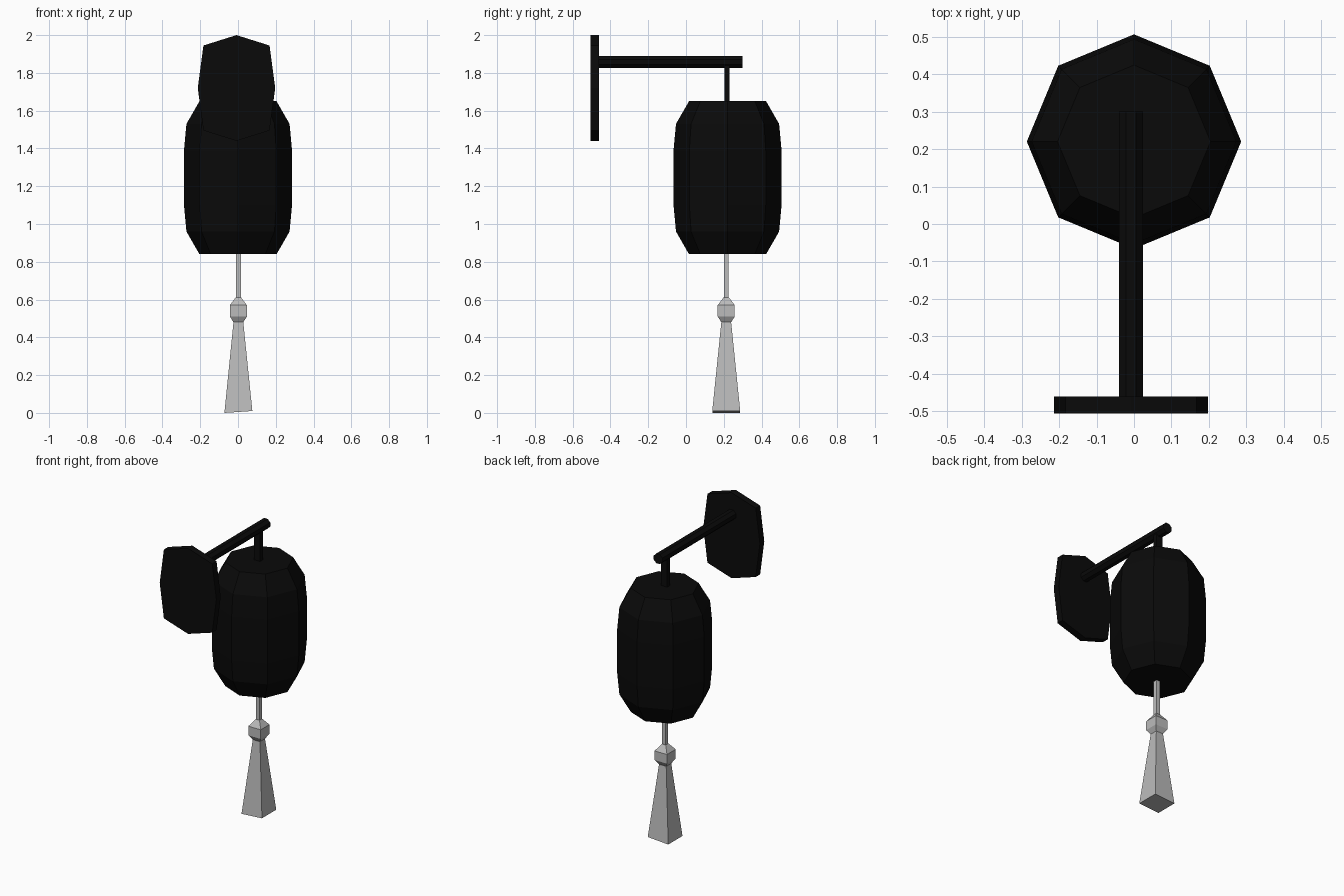
import bpy, bmesh
from math import sin, cos, pi, sqrt
from mathutils import Matrix, Vector

cube = bpy.data.objects.get("Cube")
if cube:
    bpy.data.objects.remove(cube, do_unlink=True)


def make_material(name, value):
    mat = bpy.data.materials.new(name)
    mat.use_nodes = True
    color = (value, value, value, 1)
    mat.diffuse_color = color
    bsdf = mat.node_tree.nodes["Principled BSDF"]
    bsdf.inputs["Base Color"].default_value = color
    bsdf.inputs["Roughness"].default_value = 0.8
    return mat


black = make_material("black", 0.003)
grey = make_material("grey", 0.5)


def ring(sides, radius, phase=0):
    return [(radius * cos(phase + 2 * pi * i / sides),
             radius * sin(phase + 2 * pi * i / sides)) for i in range(sides)]


def square(half):
    return ring(4, half * sqrt(2), pi / 4)


def loft(name, sections, mat, location, matrix=Matrix()):
    """Skin a list of (outline, height) sections and cap both ends."""
    bm = bmesh.new()
    rows = [[bm.verts.new((x, y, z)) for x, y in outline] for outline, z in sections]
    for low, high in zip(rows, rows[1:]):
        n = len(low)
        for i in range(n):
            j = (i + 1) % n
            bm.faces.new((low[i], low[j], high[j], high[i]))
    bm.faces.new(rows[0][::-1])
    bm.faces.new(rows[-1])
    bm.transform(Matrix.Translation(Vector(location)) @ matrix)
    bmesh.ops.recalc_face_normals(bm, faces=bm.faces)
    mesh = bpy.data.meshes.new(name)
    bm.to_mesh(mesh)
    bm.free()
    mesh.materials.append(mat)
    obj = bpy.data.objects.new(name, mesh)
    bpy.context.collection.objects.link(obj)
    return obj


along_y = Matrix.Rotation(-pi / 2, 4, "X")
hang_y = 0.217

# Wall plate: tall octagon
plate = [(0, 0.28), (0.175, 0.225), (0.205, 0), (0.175, -0.225),
         (0, -0.28), (-0.175, -0.225), (-0.205, 0), (-0.175, 0.225)]
loft("wall_plate", [(plate, 0), (plate, 0.045)], black, (-0.008, -0.505, 1.72), along_y)

# Arm reaching out from the plate
arm = ring(8, 0.034, pi / 8)
loft("arm", [(arm, 0), (arm, 0.765)], black, (-0.008, -0.465, 1.857), along_y)

# Hanger between arm and lantern
strap = [(0.022, 0.014), (-0.022, 0.014), (-0.022, -0.014), (0.022, -0.014)]
loft("hanger", [(strap, 1.64), (strap, 1.85)], black, (-0.004, hang_y, 0))

# Lantern body: eight-sided barrel
profile = [(0.204, 0.84), (0.273, 0.96), (0.286, 1.1),
           (0.286, 1.39), (0.273, 1.53), (0.204, 1.65)]
loft("lantern", [(ring(8, r), z) for r, z in profile], black, (0, 0.22, 0))

# Cord and tassel
loft("cord", [(square(0.013), 0.6), (square(0.013), 0.86)], grey, (0.002, hang_y - 0.004, 0))
tassel_profile = [(0.074, 0.004), (0.026, 0.48), (0.045, 0.51),
                  (0.045, 0.57), (0.014, 0.612)]
tassel = loft("tassel", [(square(h), z) for h, z in tassel_profile], grey,
              (0.002, hang_y - 0.004, 0))

# Slightly slanted tassel hem
for v in tassel.data.vertices:
    if v.co.z < 0.1:
        v.co.z = 0 if v.co.x < 0 else 0.01
